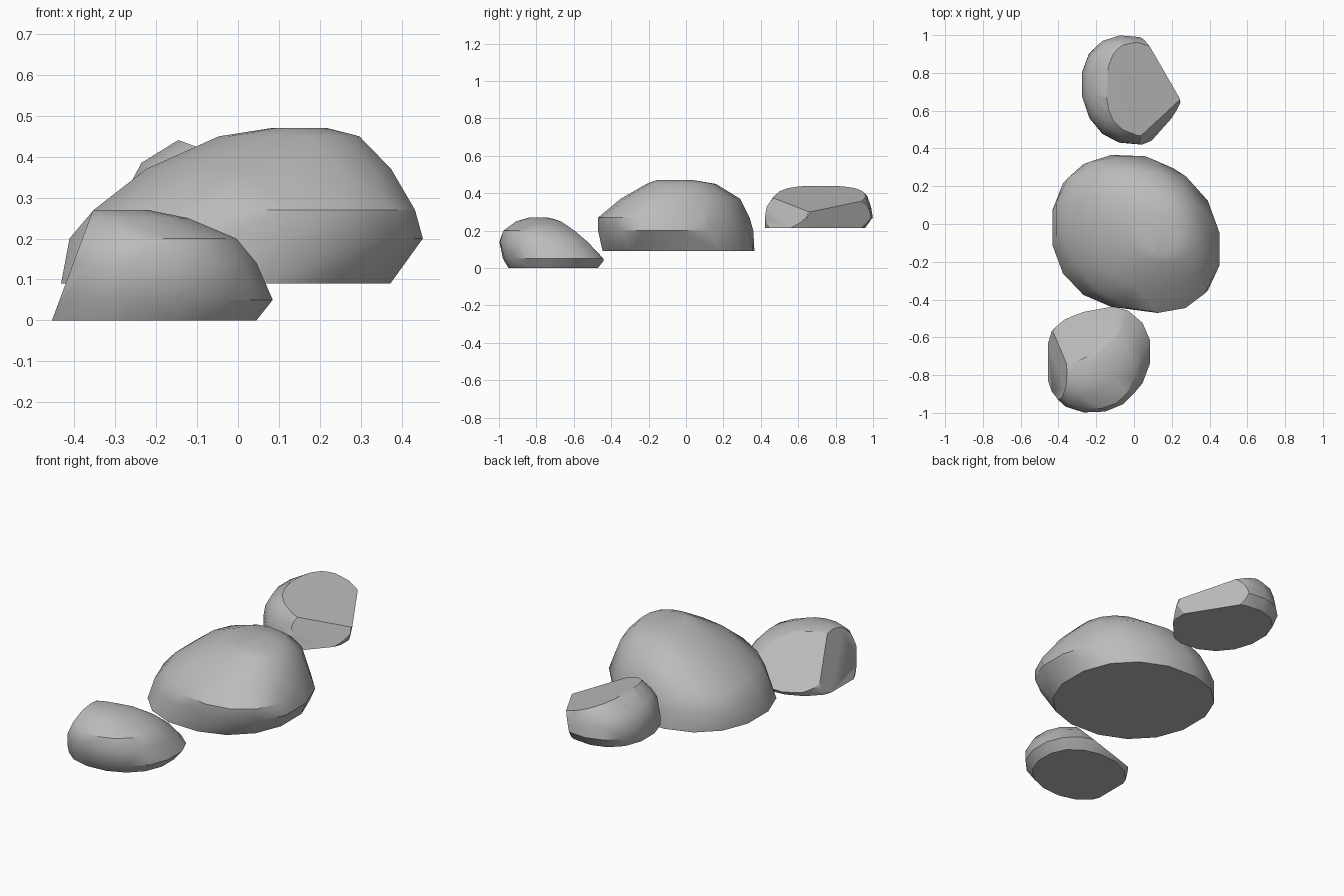
import bpy
import bmesh
from math import sin, cos, pi, copysign, radians
from mathutils import Vector

cube = bpy.data.objects.get("Cube")
if cube:
    bpy.data.objects.remove(cube, do_unlink=True)

SIDES = 16

# Single stone colour
stone = bpy.data.materials.new("stone_grey")
stone.use_nodes = True
GREY = (0.5, 0.5, 0.5, 1)
stone.diffuse_color = GREY
for node in stone.node_tree.nodes:
    if node.type == 'BSDF_PRINCIPLED':
        node.inputs["Base Color"].default_value = GREY
        node.inputs["Roughness"].default_value = 0.8


def rounded(value, power):
    """Squares off a circle coordinate when power is below one."""
    return copysign(abs(value) ** power, value)


def ring_points(ring, power):
    """Slanted oval that fits the box x0..x1, y0..y1 at height z."""
    z, x0, x1, y0, y1, slant = ring
    for i in range(SIDES):
        t = 2 * pi * (i + 0.5) / SIDES
        x = rounded(cos(t), power)
        y = rounded(sin(t + slant), power)
        yield Vector(((x0 + x1) / 2 + x * (x1 - x0) / 2,
                      (y0 + y1) / 2 + y * (y1 - y0) / 2, z))


def make_rock(name, rings, cuts, power=0.92):
    """Wraps a stone around its rings, then chips flat faces off it."""
    bm = bmesh.new()
    for ring in rings:
        for point in ring_points(ring, power):
            bm.verts.new(point)
    bmesh.ops.convex_hull(bm, input=bm.verts[:])
    loose = [v for v in bm.verts if not v.link_faces]
    bmesh.ops.delete(bm, geom=loose, context='VERTS')

    # Chipped faces
    for point, normal in cuts:
        geom = bm.verts[:] + bm.edges[:] + bm.faces[:]
        bmesh.ops.bisect_plane(bm, geom=geom, dist=0.0001, plane_co=point,
                               plane_no=Vector(normal).normalized(),
                               clear_outer=True)
        bmesh.ops.holes_fill(bm, edges=bm.edges[:], sides=0)

    bmesh.ops.remove_doubles(bm, verts=bm.verts[:], dist=0.002)
    bmesh.ops.dissolve_limit(bm, angle_limit=radians(1),
                             verts=bm.verts[:], edges=bm.edges[:])
    bmesh.ops.recalc_face_normals(bm, faces=bm.faces[:])

    mesh = bpy.data.meshes.new(name)
    bm.to_mesh(mesh)
    bm.free()
    mesh.materials.append(stone)
    rock = bpy.data.objects.new(name, mesh)
    bpy.context.collection.objects.link(rock)

    bpy.ops.object.select_all(action='DESELECT')
    rock.select_set(True)
    bpy.context.view_layer.objects.active = rock
    bpy.ops.object.shade_smooth_by_angle(angle=radians(32))
    return rock


# Large domed stone, undercut towards its front left
make_rock("middle_rock", [
    (0.09, -0.44, 0.38, -0.45, 0.37, -0.05),
    (0.20, -0.42, 0.46, -0.47, 0.36, -0.18),
    (0.27, -0.36, 0.44, -0.47, 0.34, -0.22),
    (0.37, -0.23, 0.38, -0.35, 0.29, -0.2),
    (0.45, -0.05, 0.30, -0.21, 0.16, -0.2),
    (0.47, 0.08, 0.22, -0.16, 0.04, 0),
], [])

# Low front stone with a flat flank and a chipped back
make_rock("front_rock", [
    (0, -0.48, 0.05, -0.95, -0.47, 0.1),
    (0.05, -0.48, 0.09, -0.98, -0.43, 0.1),
    (0.14, -0.47, 0.05, -1, -0.5, 0.05),
    (0.20, -0.44, 0, -0.98, -0.57, 0),
    (0.25, -0.40, -0.12, -0.91, -0.65, 0),
    (0.27, -0.35, -0.22, -0.84, -0.74, 0),
], [
    ((-0.455, -0.8, 0), (-0.94, 0, 0.35)),
    ((-0.12, -0.45, 0.05), (-0.22, 0.68, 0.68)),
])

# Raised back stone with a sloping flat top and angular sides
make_rock("back_rock", [
    (0.215, -0.27, 0.22, 0.42, 0.96, -0.1),
    (0.27, -0.28, 0.25, 0.42, 1, -0.1),
    (0.33, -0.27, 0.24, 0.43, 0.99, -0.1),
    (0.385, -0.24, 0.18, 0.47, 0.97, -0.1),
    (0.44, -0.15, 0.12, 0.52, 0.92, 0),
], [
    ((-0.13, 0.84, 0.435), (0.34, 0, 0.94)),
    ((0.23, 0.68, 0.29), (0.83, 0.52, -0.2)),
    ((0.15, 0.53, 0.26), (0.7, -0.62, 0.35)),
])
